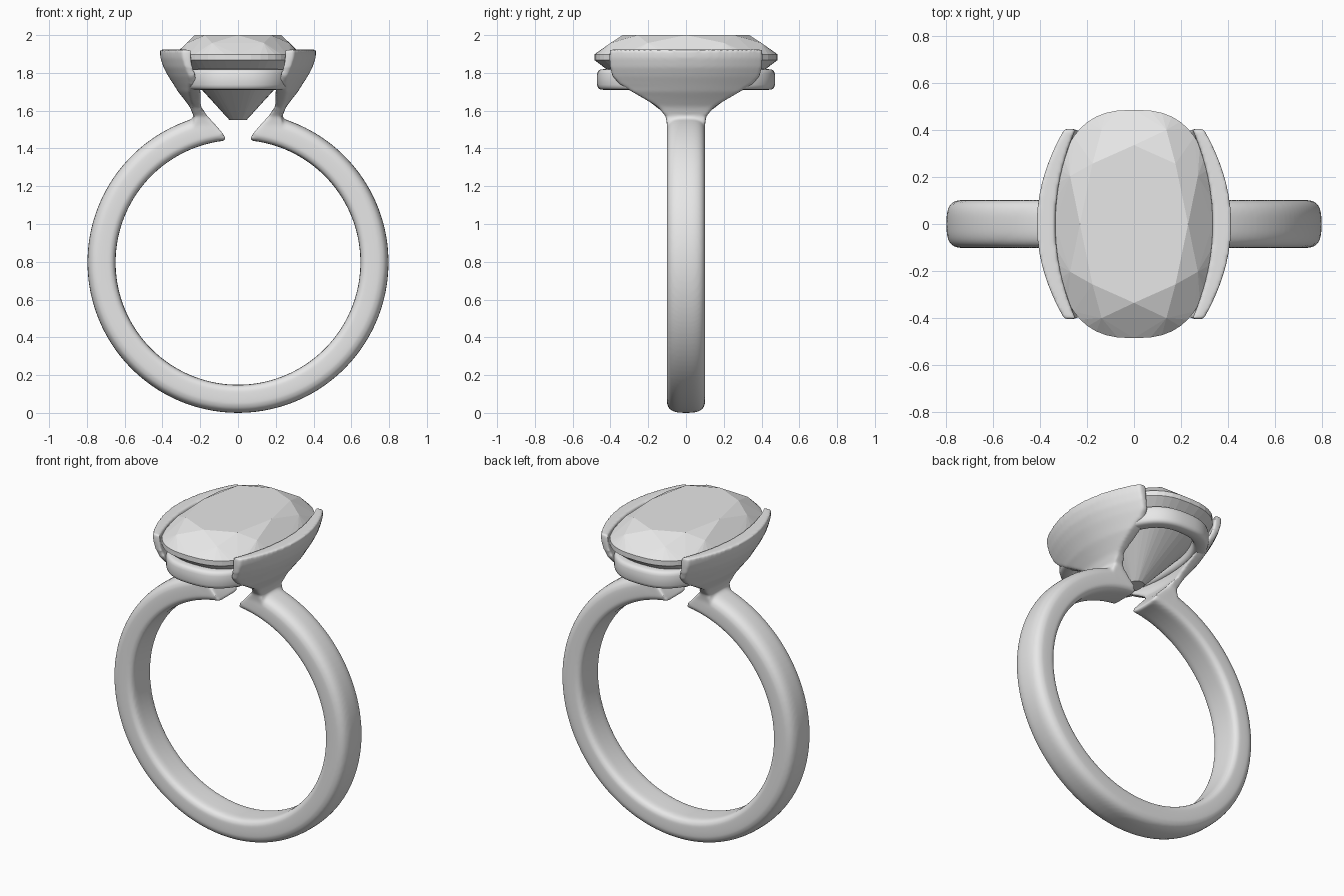
import bpy, bmesh, math

cube = bpy.data.objects.get("Cube")
if cube:
    bpy.data.objects.remove(cube, do_unlink=True)

grey = bpy.data.materials.new("light_grey")
grey.use_nodes = True
colour = (0.8, 0.8, 0.8, 1)
grey.diffuse_color = colour
grey.node_tree.nodes["Principled BSDF"].inputs["Base Color"].default_value = colour

CENTRE_Z, R_IN, R_OUT = 0.797, 0.648, 0.797


def power(v, e):
    return math.copysign(abs(v) ** e, v)


def oval(a, b, t, n=2.6):
    """Point on a cushion shaped outline."""
    return a * power(math.cos(t), 2 / n), b * power(math.sin(t), 2 / n)


def turn(count, offset=0.0):
    return [2 * math.pi * (i + offset) / count for i in range(count)]


def loft(bm, sections, closed=False):
    """Skin a list of equal point loops, capping the ends if open."""
    loops = [[bm.verts.new(p) for p in s] for s in sections]
    pairs = list(zip(loops, loops[1:]))
    if closed:
        pairs.append((loops[-1], loops[0]))
    for low, high in pairs:
        for i in range(len(low)):
            j = (i + 1) % len(low)
            bm.faces.new((low[i], low[j], high[j], high[i]))
    if not closed:
        bm.faces.new(loops[0][::-1])
        bm.faces.new(loops[-1])


def finish(name, bm, smooth):
    bmesh.ops.recalc_face_normals(bm, faces=bm.faces)
    for f in bm.faces:
        f.smooth = smooth
    mesh = bpy.data.meshes.new(name)
    bm.to_mesh(mesh)
    bm.free()
    mesh.materials.append(grey)
    obj = bpy.data.objects.new(name, mesh)
    bpy.context.collection.objects.link(obj)
    return obj


# Open band: domed outside, flatter inside, ends cut on a slant
bm = bmesh.new()
mid, half = (R_IN + R_OUT) / 2, (R_OUT - R_IN) / 2
profile = []
for t in turn(32):
    n = 3 if math.cos(t) > 0 else 5
    r, y = oval(half, 0.102, t, n)
    profile.append((mid + r, y))
sections = []
STEPS = 128
for k in range(STEPS + 1):
    loop = []
    for r, y in profile:
        start = math.radians(6 + 9 * (r - R_IN) / (R_OUT - R_IN))
        a = start + (2 * math.pi - 2 * start) * k / STEPS
        loop.append((r * math.sin(a), y, CENTRE_Z + r * math.cos(a)))
    sections.append(loop)
loft(bm, sections)

# Flared side walls: height, inner x, outer x, half width
wall = [
    (1.450, 0.065, 0.12, 0.095), (1.48, 0.085, 0.20, 0.10),
    (1.52, 0.118, 0.245, 0.10), (1.57, 0.165, 0.235, 0.107),
    (1.62, 0.205, 0.255, 0.15), (1.66, 0.215, 0.285, 0.215),
    (1.70, 0.235, 0.317, 0.285), (1.74, 0.268, 0.342, 0.35),
    (1.78, 0.298, 0.368, 0.388), (1.83, 0.322, 0.395, 0.402),
    (1.88, 0.333, 0.411, 0.405), (1.923, 0.335, 0.414, 0.403),
]
for side in (-1, 1):
    sections = []
    for z, x_in, x_out, w in wall:
        ys = [w * (i / 10 - 1) for i in range(21)]
        inner = [(side * (x_in - 0.53 * y * y), y, z) for y in ys]
        outer = [(side * (x_out - 0.72 * y * y), y, z) for y in reversed(ys)]
        sections.append(inner + outer)
    loft(bm, sections)

# Fuse band and walls into one softly blended casting
band = finish("band_and_side_walls", bm, True)
fuse = band.modifiers.new("fuse", 'REMESH')
fuse.mode = 'VOXEL'
fuse.voxel_size = 0.01
fuse.use_smooth_shade = True
soften = band.modifiers.new("soften", 'SMOOTH')
soften.factor = 0.5
soften.iterations = 6

# Seat ring under the stone
bm = bmesh.new()
sections = []
for t in turn(72):
    loop = []
    for s in turn(20):
        d, h = oval(0.042, 0.055, s, 3.5)
        x, y = oval(0.265 + d, 0.43 + d, t)
        loop.append((x, y, 1.765 + h))
    sections.append(loop)
loft(bm, sections, closed=True)
finish("seat_ring", bm, True)

# Faceted stone: table, crown, girdle and culet as one convex hull
bm = bmesh.new()
rings = [
    (0.23, 0.335, 2.0, 8, 0.0), (0.288, 0.425, 1.958, 8, 0.5),
    (0.335, 0.485, 1.898, 48, 0.0), (0.335, 0.485, 1.868, 48, 0.0),
    (0.045, 0.065, 1.55, 16, 0.0),
]
for a, b, z, count, offset in rings:
    for t in turn(count, offset):
        bm.verts.new((*oval(a, b, t), z))
bmesh.ops.convex_hull(bm, input=bm.verts[:])
bmesh.ops.dissolve_limit(bm, angle_limit=math.radians(1),
                         verts=bm.verts[:], edges=bm.edges[:])
finish("stone", bm, False)
